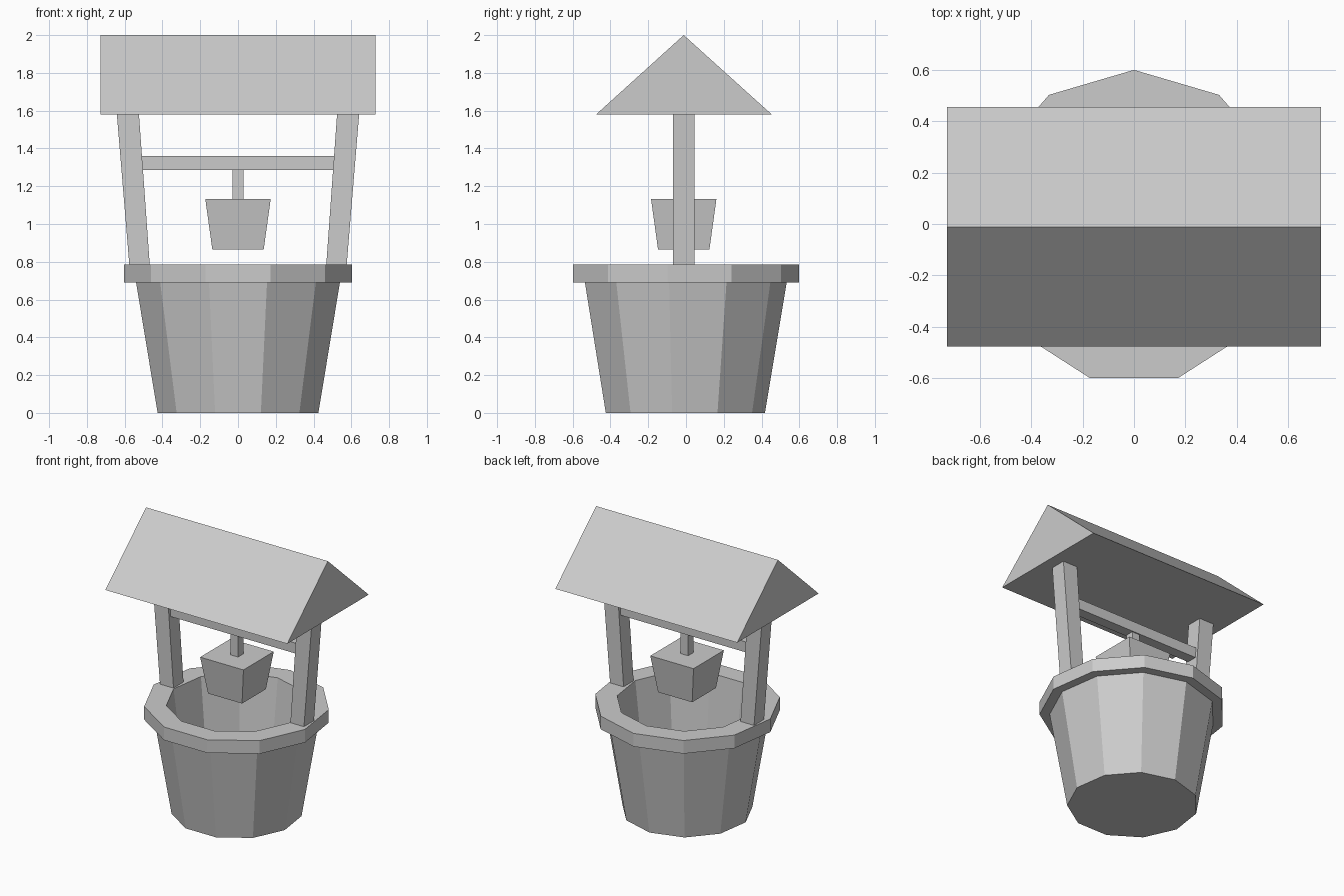
import bpy, math

cube = bpy.data.objects.get("Cube")
if cube:
    bpy.data.objects.remove(cube, do_unlink=True)

grey = bpy.data.materials.new("plain grey")
grey.use_nodes = True
COLOUR = (0.6, 0.6, 0.6, 1)
grey.diffuse_color = COLOUR
grey.node_tree.nodes["Principled BSDF"].inputs["Base Color"].default_value = COLOUR

CY = -0.012   # shared centre line in y
SIDES = 11


def add_object(name, verts, faces):
    mesh = bpy.data.meshes.new(name)
    mesh.from_pydata(verts, [], faces)
    mesh.materials.append(grey)
    obj = bpy.data.objects.new(name, mesh)
    bpy.context.collection.objects.link(obj)
    return obj


def loft(name, rings):
    """Skin a stack of equal rings, bottom cap first and last cap at the end."""
    n = len(rings[0])
    verts = [v for ring in rings for v in ring]
    faces = [tuple(reversed(range(n)))]
    for k in range(len(rings) - 1):
        for i in range(n):
            j = (i + 1) % n
            faces.append((k * n + i, k * n + j, (k + 1) * n + j, (k + 1) * n + i))
    faces.append(tuple(range(len(verts) - n, len(verts))))
    return add_object(name, verts, faces)


def polygon(radius, z):
    step = 2 * math.pi / SIDES
    return [(-radius * math.sin(i * step), CY + radius * math.cos(i * step), z)
            for i in range(SIDES)]


def rectangle(x0, x1, half_y, z):
    return [(x0, CY - half_y, z), (x1, CY - half_y, z),
            (x1, CY + half_y, z), (x0, CY + half_y, z)]


def tapered_box(name, bottom, top):
    return loft(name, [rectangle(*bottom), rectangle(*top)])


# Hollow tapered wall with an overhanging rim
profile = [(0.43, 0), (0.545, 0.69), (0.611, 0.69), (0.611, 0.785),
           (0.465, 0.785), (0.38, 0.1)]
loft("well_wall", [polygon(r, z) for r, z in profile])

# Leaning posts on either side
tapered_box("left_post", (0.467, 0.575, 0.057, 0.78), (0.525, 0.642, 0.057, 1.59))
tapered_box("right_post", (-0.575, -0.467, 0.057, 0.78), (-0.642, -0.525, 0.057, 1.59))

# Crossbar, rope and hanging bucket
tapered_box("crossbar", (-0.51, 0.51, 0.038, 1.285), (-0.51, 0.51, 0.038, 1.36))
tapered_box("rope", (-0.03, 0.03, 0.03, 1.12), (-0.03, 0.03, 0.03, 1.29))
tapered_box("bucket", (-0.136, 0.136, 0.136, 0.865), (-0.173, 0.173, 0.173, 1.132))

# Gabled roof as a triangular prism
gable = [(CY - 0.464, 1.58), (CY + 0.466, 1.58), (CY, 2.0)]
verts = [(x, y, z) for x in (-0.727, 0.727) for y, z in gable]
add_object("roof", verts, [(2, 1, 0), (3, 4, 5), (0, 1, 4, 3), (1, 2, 5, 4), (2, 0, 3, 5)])
